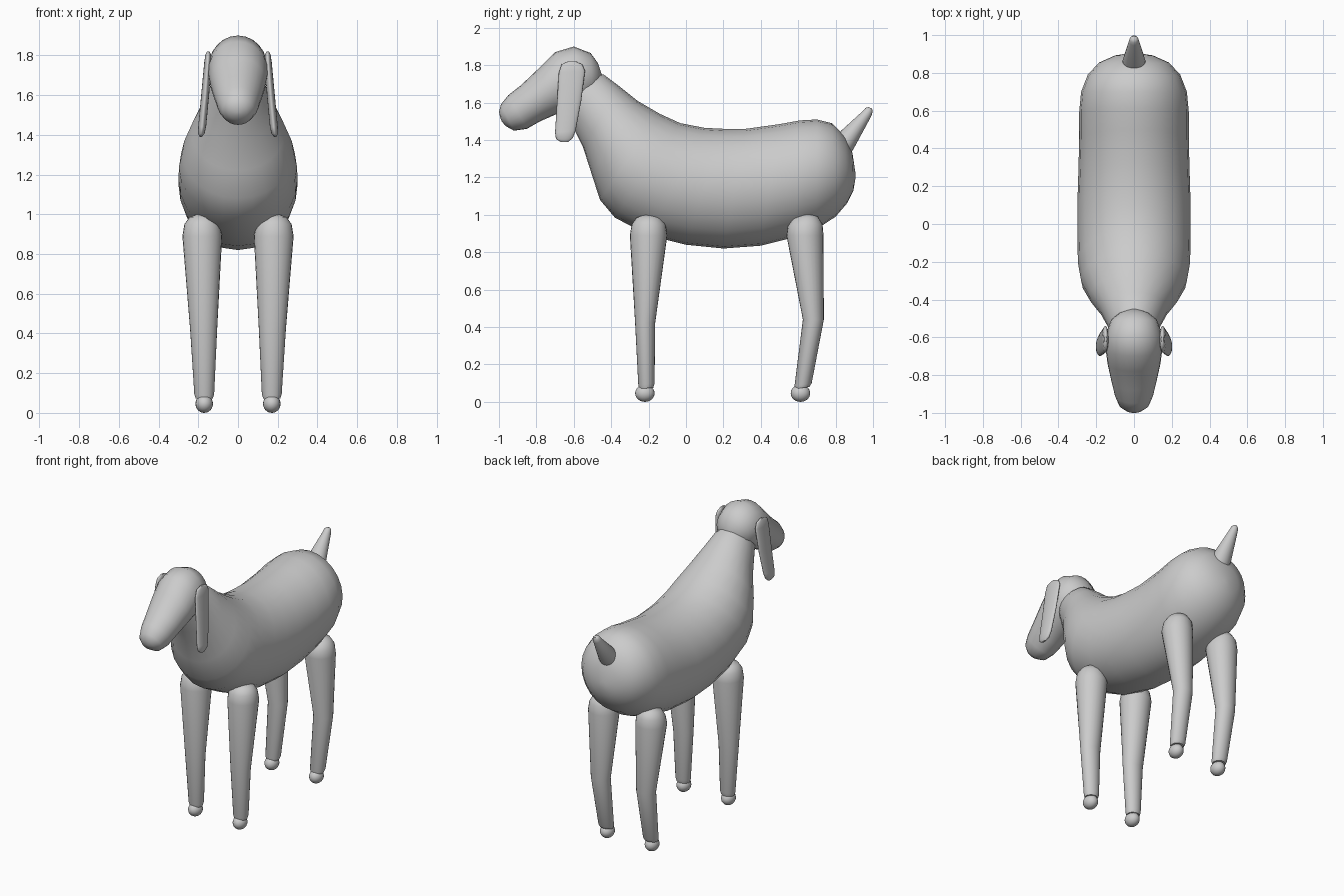
import bpy, bmesh, math


def finish(obj, angle=50):
    bpy.ops.object.select_all(action='DESELECT')
    obj.select_set(True)
    bpy.context.view_layer.objects.active = obj
    bpy.ops.object.shade_smooth_by_angle(angle=math.radians(angle))


def loft(name, sections, sides=24):
    """Each section: centre x, half width, then (y, z) of its two opposite points."""
    bm = bmesh.new()
    rings = []
    for cx, w, ay, az, by, bz in sections:
        ring = []
        for i in range(sides):
            a = 2 * math.pi * i / sides
            c, s = math.cos(a), math.sin(a)
            ring.append(bm.verts.new((cx + w * s,
                                      (ay + by) / 2 + c * (ay - by) / 2,
                                      (az + bz) / 2 + c * (az - bz) / 2)))
        rings.append(ring)
    for r0, r1 in zip(rings, rings[1:]):
        for i in range(sides):
            j = (i + 1) % sides
            bm.faces.new((r0[i], r0[j], r1[j], r1[i]))
    bm.faces.new(rings[0])
    bm.faces.new(rings[-1])
    bmesh.ops.recalc_face_normals(bm, faces=bm.faces)
    mesh = bpy.data.meshes.new(name)
    bm.to_mesh(mesh)
    bm.free()
    obj = bpy.data.objects.new(name, mesh)
    bpy.context.collection.objects.link(obj)
    finish(obj)
    return obj


# Body and neck: from inside the head back to the rump
loft("body", [
    (0, .11, -.50, 1.76, -.66, 1.60),
    (0, .145, -.44, 1.75, -.60, 1.46),
    (0, .18, -.36, 1.69, -.55, 1.36),
    (0, .235, -.26, 1.61, -.505, 1.22),
    (0, .28, -.14, 1.54, -.46, 1.08),
    (0, .297, -.03, 1.49, -.38, .985),
    (0, .30, .10, 1.465, -.20, .89),
    (0, .30, .20, 1.46, .00, .84),
    (0, .295, .32, 1.46, .20, .82),
    (0, .29, .50, 1.485, .40, .835),
    (0, .29, .61, 1.505, .58, .88),
    (0, .28, .70, 1.51, .70, .925),
    (0, .245, .78, 1.49, .80, .99),
    (0, .185, .85, 1.42, .86, 1.06),
    (0, .10, .89, 1.33, .895, 1.13),
    (0, .02, .905, 1.23, .905, 1.19)])

# Head: skull tapering into a drooping muzzle
loft("head", [
    (0, .02, -.45, 1.75, -.45, 1.71),
    (0, .075, -.47, 1.81, -.47, 1.66),
    (0, .12, -.51, 1.865, -.50, 1.62),
    (0, .148, -.60, 1.90, -.56, 1.58),
    (0, .15, -.70, 1.87, -.63, 1.56),
    (0, .14, -.78, 1.79, -.70, 1.535),
    (0, .12, -.88, 1.695, -.78, 1.50),
    (0, .103, -.95, 1.64, -.85, 1.46),
    (0, .08, -.99, 1.59, -.92, 1.45),
    (0, .045, -1.0, 1.55, -.965, 1.475),
    (0, .01, -.992, 1.515, -.985, 1.50)])

# Tail
loft("tail", [
    (0, .06, .81, 1.42, .885, 1.335),
    (0, .06, .83, 1.45, .90, 1.36),
    (0, .026, .945, 1.555, .992, 1.53),
    (0, .022, .96, 1.572, .998, 1.552),
    (0, .010, .977, 1.576, .995, 1.568)])

for s, side in ((1, "right"), (-1, "left")):
    # Ears: thin drooping flaps
    loft("ear_" + side, [
        (s * .150, .006, -.59, 1.82, -.63, 1.82),
        (s * .150, .014, -.555, 1.805, -.665, 1.805),
        (s * .152, .018, -.54, 1.77, -.68, 1.76),
        (s * .165, .020, -.56, 1.61, -.69, 1.60),
        (s * .180, .020, -.59, 1.45, -.70, 1.44),
        (s * .185, .017, -.605, 1.41, -.695, 1.405),
        (s * .187, .006, -.63, 1.39, -.67, 1.39)])

    # Front legs: straight taper
    loft("front_leg_" + side, [
        (s * .18, .025, -.175, 1.0, -.225, 1.0),
        (s * .18, .065, -.135, .985, -.265, .985),
        (s * .18, .09, -.11, .95, -.29, .95),
        (s * .18, .10, -.10, .89, -.30, .89),
        (s * .173, .068, -.165, .42, -.272, .42),
        (s * .17, .05, -.168, .10, -.255, .09),
        (s * .17, .043, -.175, .075, -.25, .07)])

    # Hind legs: bent at the hock
    loft("hind_leg_" + side, [
        (s * .18, .025, .66, 1.005, .62, 1.0),
        (s * .18, .065, .705, .99, .57, .98),
        (s * .18, .09, .73, .95, .545, .94),
        (s * .18, .10, .735, .89, .537, .89),
        (s * .173, .065, .737, .44, .625, .44),
        (s * .17, .05, .672, .10, .58, .085),
        (s * .17, .043, .66, .08, .585, .07)])

    # Feet: small balls
    for y, end in ((-.22, "front"), (.612, "hind")):
        bpy.ops.mesh.primitive_uv_sphere_add(segments=20, ring_count=12, radius=1,
                                             location=(s * .17, y, .046))
        foot = bpy.context.object
        foot.name = f"{end}_foot_{side}"
        foot.scale = (.044, .052, .046)
        finish(foot)
